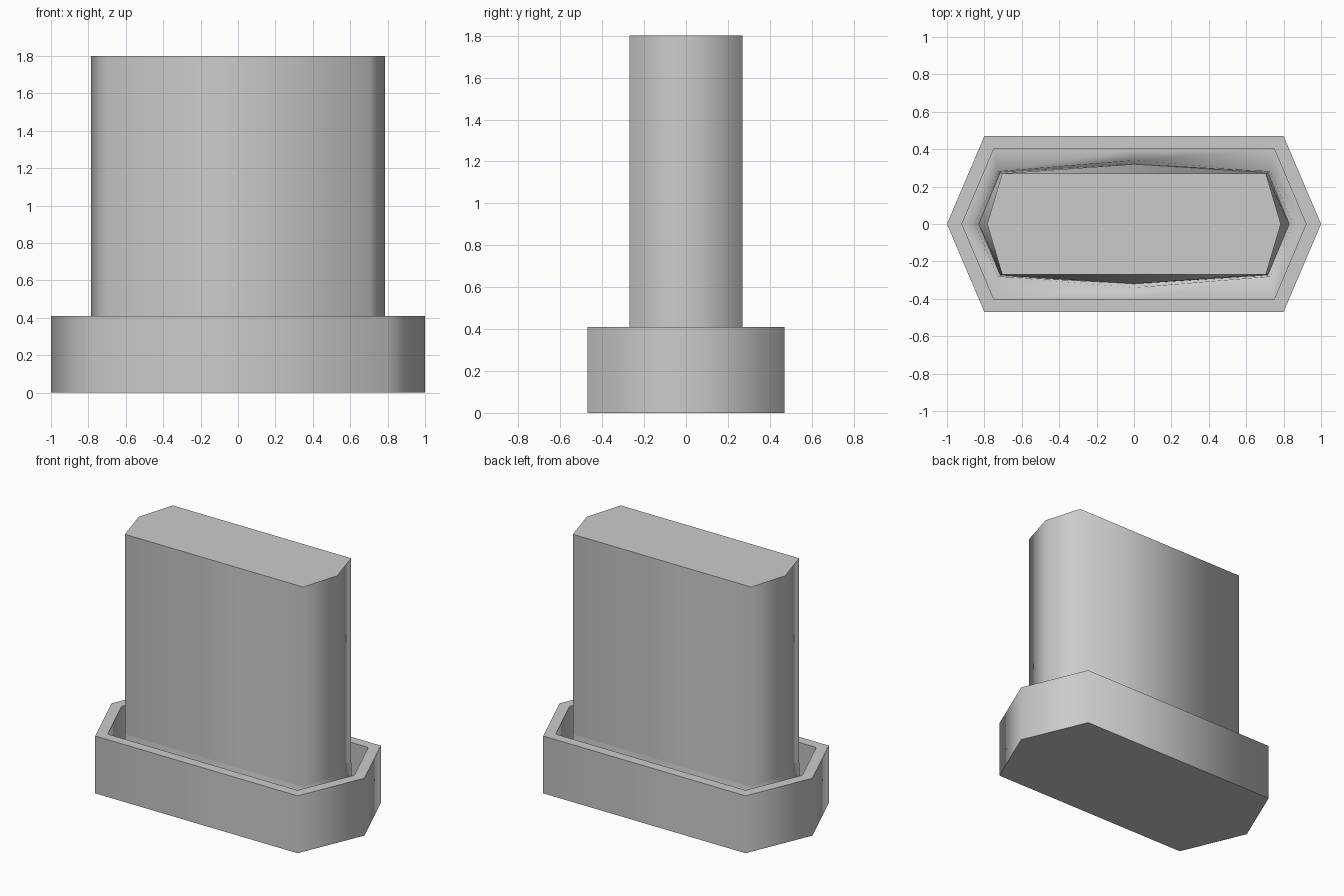
import bpy, bmesh, math

cube = bpy.data.objects.get("Cube")
if cube:
    bpy.data.objects.remove(cube)

grey = bpy.data.materials.new("plain grey")
grey.diffuse_color = (0.6, 0.6, 0.6, 1)
grey.use_nodes = True
grey.node_tree.nodes["Principled BSDF"].inputs["Base Color"].default_value = (0.6, 0.6, 0.6, 1)


def outline(tip, corner_x, corner_y, mid_y=None):
    """Elongated polygon, counter-clockwise; mid_y adds a point on each long side."""
    half = [(tip, 0), (corner_x, corner_y)]
    if mid_y is not None:
        half.append((0, mid_y))
    half.append((-corner_x, corner_y))
    return half + [(-x, -y) for x, y in half]


def loft(name, rings, cap_first=False, cap_last=False):
    """Skin a list of (outline, height) rings, with sharp rims and smooth sides."""
    bm = bmesh.new()
    loops = [[bm.verts.new((x, y, z)) for x, y in pts] for pts, z in rings]
    for low, high in zip(loops, loops[1:]):
        n = len(low)
        for i in range(n):
            j = (i + 1) % n
            bm.faces.new((low[i], low[j], high[j], high[i]))
    if cap_first:
        bm.faces.new(loops[0][::-1])
    if cap_last:
        bm.faces.new(loops[-1])
    mesh = bpy.data.meshes.new(name)
    bm.to_mesh(mesh)
    bm.free()
    mesh.materials.append(grey)
    obj = bpy.data.objects.new(name, mesh)
    bpy.context.collection.objects.link(obj)
    bpy.ops.object.select_all(action='DESELECT')
    obj.select_set(True)
    bpy.context.view_layer.objects.active = obj
    bpy.ops.object.shade_smooth_by_angle(angle=math.radians(85))
    return obj


RIM, FLOOR, PIT, NECK, TOP = 0.41, 0.15, 0.08, 0.37, 1.8

# Hollow base tray with a rim
outer = outline(1.0, 0.8, 0.47)
inner = outline(0.92, 0.75, 0.4)
loft("base_tray", [(outer, 0), (outer, RIM), (inner, RIM), (inner, FLOOR)], cap_first=True)

# Tray floor with a shallow groove around the block
groove = outline(0.83, 0.715, 0.275, 0.32)
loft("tray_floor", [(outline(0.92, 0.75, 0.4, 0.4), FLOOR),
                    (outline(0.85, 0.73, 0.28, 0.34), FLOOR),
                    (groove, PIT)], cap_last=True)

# Flared foot under the block
loft("block_foot", [(groove, PIT), (outline(0.785, 0.705, 0.27, 0.27), NECK)])

# Tall upright block
block = outline(0.785, 0.705, 0.27)
loft("upright_block", [(block, NECK), (block, TOP)], cap_first=True, cap_last=True)
